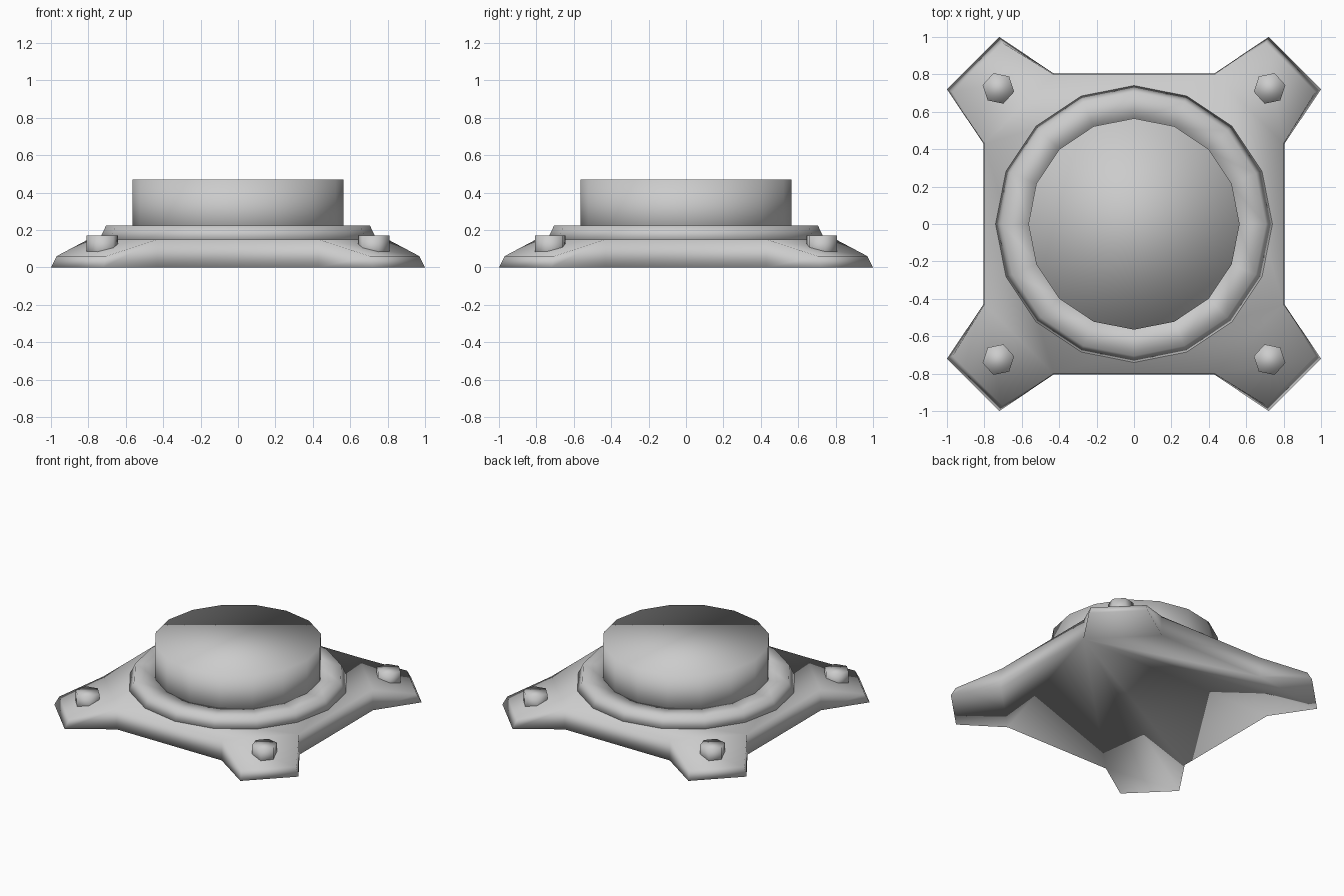
import bpy, bmesh, math

if "Cube" in bpy.data.objects:
    bpy.data.objects.remove(bpy.data.objects["Cube"], do_unlink=True)

GREY = (0.6, 0.6, 0.6, 1.0)
metal = bpy.data.materials.new("plain grey")
metal.use_nodes = True
metal.diffuse_color = GREY
metal.node_tree.nodes["Principled BSDF"].inputs["Base Color"].default_value = GREY


def finish(name, bm):
    """Turn a bmesh into a smooth-shaded grey object."""
    bmesh.ops.recalc_face_normals(bm, faces=bm.faces[:])
    for face in bm.faces:
        face.smooth = True
    mesh = bpy.data.meshes.new(name)
    bm.to_mesh(mesh)
    bm.free()
    mesh.materials.append(metal)
    obj = bpy.data.objects.new(name, mesh)
    bpy.context.collection.objects.link(obj)
    return obj


def bridge(bm, lower, upper):
    n = len(lower)
    for i in range(n):
        j = (i + 1) % n
        bm.faces.new((lower[i], lower[j], upper[j], upper[i]))


def circle(bm, radius, z, sides, turn=0.0):
    return [bm.verts.new((radius * math.cos(turn + math.tau * i / sides),
                          radius * math.sin(turn + math.tau * i / sides), z))
            for i in range(sides)]


def prism(name, radius, z0, z1, sides, turn=0.0):
    bm = bmesh.new()
    low = circle(bm, radius, z0, sides, turn)
    high = circle(bm, radius, z1, sides, turn)
    bridge(bm, low, high)
    bm.faces.new(low)
    bm.faces.new(high)
    return finish(name, bm)


# Base plate: square body with four ears sloping down to the corners
def quarter_turns(points):
    result = []
    for k in range(4):
        for x, y, z in points:
            for _ in range(k):
                x, y = -y, x
            result.append((x, y, z))
    return result


bm = bmesh.new()
foot = [(0.805, 0.43, 0), (1.0, 0.72, 0), (0.72, 1.0, 0), (0.43, 0.805, 0)]
crown = [(0.80, 0.43, 0.15), (0.97, 0.705, 0.06), (0.705, 0.97, 0.06), (0.43, 0.80, 0.15)]
low = [bm.verts.new(p) for p in quarter_turns(foot)]
high = [bm.verts.new(p) for p in quarter_turns(crown)]
bridge(bm, low, high)
bm.faces.new(low)
bm.faces.new([v for i, v in enumerate(high) if i % 4 in (0, 3)])
for k in range(4):
    bm.faces.new(high[4 * k:4 * k + 4])
finish("base_plate", bm)

# Collar ring around the hub
bm = bmesh.new()
profile = [(0.745, 0.14), (0.705, 0.225), (0.555, 0.225), (0.555, 0.14)]
loops = [circle(bm, r, z, 16) for r, z in profile]
for i in range(4):
    bridge(bm, loops[i], loops[(i + 1) % 4])
finish("collar_ring", bm)

# Central hub
prism("hub", 0.565, 0.14, 0.47, 16)

# Hexagonal bolts, mirrored to every ear
for sx, side in ((-1, "right"), (1, "left")):
    for sy, end in ((-1, "front"), (1, "back")):
        turn = math.radians(-12 if sx * sy < 0 else 12)
        bolt = prism(f"bolt_{end}_{side}", 0.086, 0.05, 0.17, 6, turn)
        bolt.location = (sx * 0.725, sy * 0.725, 0)
